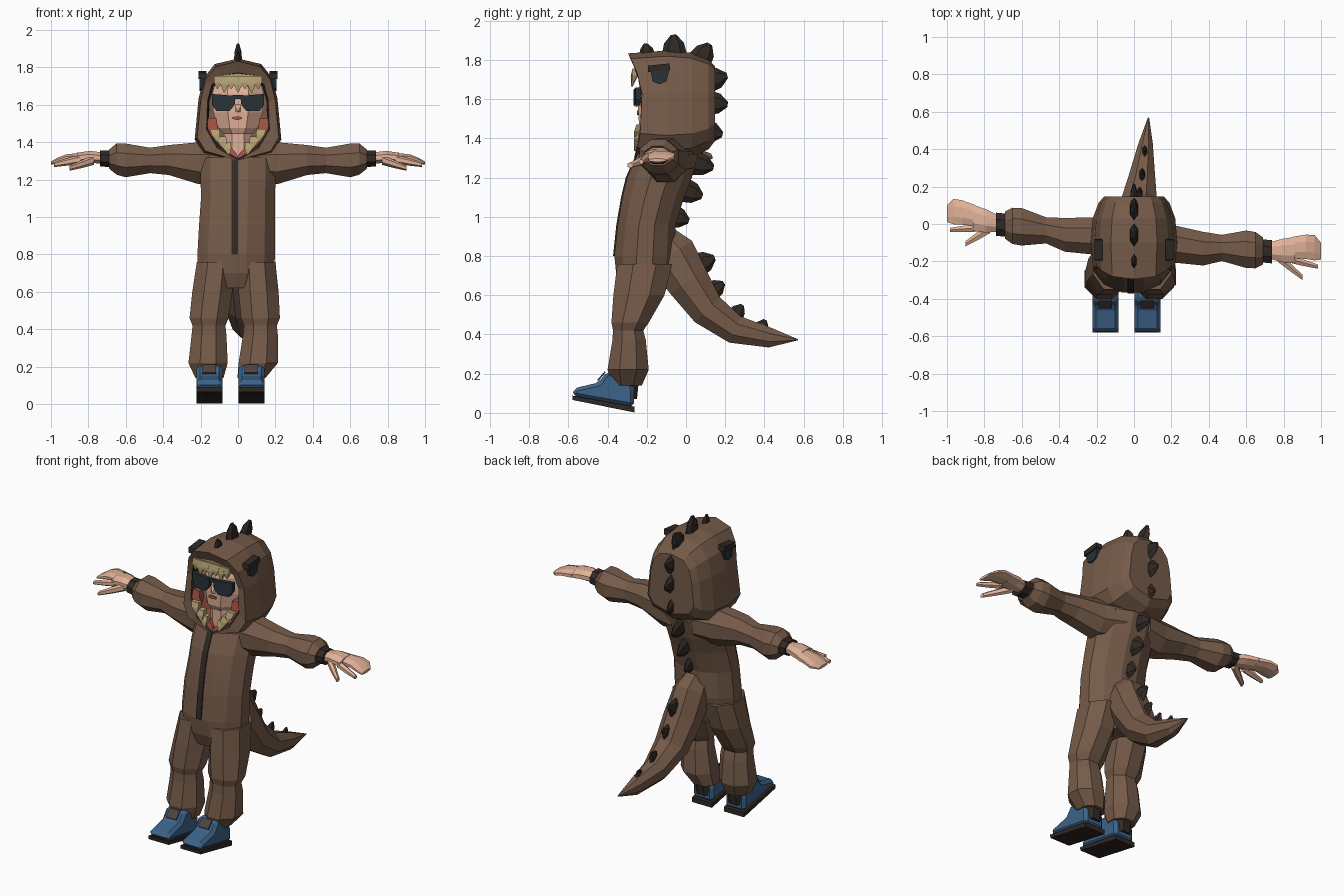
import bpy, bmesh, math
from mathutils import Vector as V

if "Cube" in bpy.data.objects:
    bpy.data.objects.remove(bpy.data.objects["Cube"])


def material(name, rgb):
    m = bpy.data.materials.new(name)
    m.use_nodes = True
    m.diffuse_color = (*rgb, 1)
    m.node_tree.nodes["Principled BSDF"].inputs["Base Color"].default_value = (*rgb, 1)
    return m


BROWN = material("brown fleece", (.18, .105, .067))
DARK = material("dark brown", (.03, .022, .018))
SKIN = material("skin", (.76, .45, .32))
BLUE = material("blue shoe", (.045, .125, .25))
SLATE = material("dark slate", (.022, .032, .037))
TAN = material("tan", (.46, .36, .17))
RED = material("red lining", (.36, .085, .06))
PATCH = material("shoe patch", (.08, .055, .048))
X, Y, Z = V((1, 0, 0)), V((0, 1, 0)), V((0, 0, 1))


def finish(name, bm, *mats):
    bmesh.ops.recalc_face_normals(bm, faces=bm.faces)
    me = bpy.data.meshes.new(name)
    bm.to_mesh(me)
    bm.free()
    for m in mats:
        me.materials.append(m)
    ob = bpy.data.objects.new(name, me)
    bpy.context.collection.objects.link(ob)
    return ob


def oval(c, u, v, n=8):
    """Polygon ring around c with flat sides touching the half-axes u and v."""
    k = 1 / math.cos(math.pi / n)
    ang = [(i + .5) * math.tau / n for i in range(n)]
    return [V(c) + u * (k * math.cos(a)) + v * (k * math.sin(a)) for a in ang]


def skin_rings(bm, rings, caps=True):
    loops = [[bm.verts.new(p) for p in r] for r in rings]
    n = len(loops[0])
    bands = []
    for a, b in zip(loops, loops[1:]):
        bands.append([bm.faces.new((a[i], a[(i + 1) % n], b[(i + 1) % n], b[i])) for i in range(n)])
    if caps:
        bm.faces.new(loops[0])
        bm.faces.new(loops[-1])
    return bands


def loft(name, rings, mat):
    bm = bmesh.new()
    skin_rings(bm, rings)
    return finish(name, bm, mat)


def prism(name, outline, x, half, mat):
    """Side outline of (y, z) points given width along x."""
    return loft(name, [[V((x + d, y, z)) for y, z in outline] for d in (-half, half)], mat)


def upright(rows, n=8):
    return [oval((x, y, z), X * a, Y * b, n) for z, x, y, a, b in rows]


def spear(name, base, tip, u, v, mat, mid=.5, blunt=.2):
    """Tapering spike with a swollen middle."""
    base, tip = V(base), V(tip)
    steps = ((0, 1), (mid, .85), (1, blunt))
    return loft(name, [oval(base.lerp(tip, t), u * s, v * s, 4 if blunt < .5 else 6)
                       for t, s in steps], mat)


# Torso: height, x, y, half width, half depth
TORSO = [(.62, -.01, -.215, .17, .11), (.7, -.01, -.215, .205, .14), (.8, -.01, -.21, .207, .155),
         (.96, -.005, -.2, .203, .148), (1.1, 0, -.167, .198, .157), (1.2, 0, -.135, .2, .165),
         (1.32, 0, -.092, .2, .155)]
loft("torso", upright(TORSO, 12), BROWN)
loft("zipper", [oval((-.018, y - d, z), X * .018, Y * .007, 4) for z, x, y, a, d in TORSO[2:]]
     , DARK)

# Legs and shoes
SHOE = [(-.265, .03), (-.578, .085), (-.573, .125), (-.445, .155), (-.405, .21), (-.29, .19), (-.265, .12)]
SOLE = [(-.262, .002), (-.578, .066), (-.58, .088), (-.262, .032)]
for side, word in ((-1, "right"), (1, "left")):
    # Knee and hem centres differ a little because the stance is turned
    hip, knee, hem, foot = (-.12, -.155, -.16, -.153) if side < 0 else (.1, .12, .108, .072)
    loft(word + "_leg", upright([
        (.76, hip, -.21, .1, .14), (.6, (hip + knee) / 2, -.24, .107, .13),
        (.46, knee, -.285, .104, .095), (.42, knee, -.295, .088, .077),
        (.37, knee, -.29, .093, .085), (.22, hem, -.295, .105, .105), (.14, foot, -.3, .075, .075)]), BROWN)
    loft(word + "_ankle", upright([(.17, foot, -.3, .06, .06), (.07, foot, -.3, .055, .05)]), DARK)
    shoe = prism(word + "_shoe", SHOE, foot, .069, BLUE)
    bevel = shoe.modifiers.new("soft edges", "BEVEL")
    bevel.width, bevel.segments = .018, 1
    prism(word + "_sole", SOLE, foot, .07, DARK)
    prism(word + "_shoe_patch", [(-.447, .162), (-.409, .206), (-.415, .212), (-.453, .168)], foot, .036, PATCH)

    # Arm: distance out, y offset, height, half depth, half height
    def arm(d, off, z, b, h, n=8):
        return oval((side * d, -.075 - side * d * .1 + off, z), Y * b, Z * h, n)

    loft(word + "_arm", [arm(.08, 0, 1.29, .12, .1), arm(.21, -.01, 1.288, .1, .112),
                         arm(.37, -.02, 1.305, .09, .08), arm(.47, -.006, 1.303, .07, .068),
                         arm(.6, 0, 1.303, .1, .09), arm(.65, 0, 1.31, .097, .083),
                         arm(.69, 0, 1.31, .072, .05)], BROWN)
    loft(word + "_cuff", [arm(.68, 0, 1.312, .062, .045), arm(.738, 0, 1.314, .062, .043)], DARK)
    loft(word + "_palm", [arm(.72, .005, 1.315, .042, .03), arm(.79, .012, 1.322, .062, .032),
                          arm(.86, .022, 1.318, .07, .026)], SKIN)
    loft(word + "_fingers", [arm(.85, .035, 1.318, .057, .025), arm(.92, .045, 1.315, .065, .02),
                             arm(.965, .045, 1.302, .068, .015), arm(1, .03, 1.288, .045, .008)], SKIN)

    def hand_point(d, off, z):
        return (side * d, -.075 - side * d * .1 + off, z)

    spear(word + "_index_finger", hand_point(.84, -.03, 1.31), hand_point(.985, -.055, 1.28),
          Y * .02, Z * .02, SKIN, blunt=.55)
    spear(word + "_thumb", hand_point(.77, -.025, 1.305), hand_point(.9, -.12, 1.262),
          Y * .026, Z * .022, SKIN, blunt=.55)

# Tail: y, z, half width, half thickness, bending gently to one side
TAIL = [(-.15, .92, .06, .07), (-.075, .81, .1, .125), (.01, .67, .105, .11), (.11, .525, .095, .09),
        (.25, .425, .07, .073), (.43, .383, .038, .05), (.57, .373, .003, .003)]
rings = []
for i, (y, z, w, h) in enumerate(TAIL):
    a, b = TAIL[max(i - 1, 0)], TAIL[min(i + 1, len(TAIL) - 1)]
    across = V((0, a[1] - b[1], b[0] - a[0])).normalized()
    rings.append(oval((.015 + .11 * y, y, z), X * w, across * h))
loft("tail", rings, BROWN)

# Spines down the hood, back and tail: y, z, outward angle, size
SPINES = [(-.2, 1.84, 100, .65), (-.06, 1.85, 92, 1), (.08, 1.815, 58, 1), (.135, 1.7, 15, 1),
          (.135, 1.58, -5, 1), (.11, 1.435, -12, 1), (.065, 1.27, -15, 1), (.01, 1.13, -20, 1),
          (-.055, 1, -18, .95), (.075, .76, 25, 1), (.145, .63, 35, .8), (.26, .51, 55, .7), (.385, .435, 65, .65)]
for i, (y, z, ang, s) in enumerate(SPINES):
    a = math.radians(ang)
    out, along = V((0, math.cos(a), math.sin(a))), V((0, -math.sin(a), math.cos(a)))
    base = V((.015 + .11 * max(y, 0) if z < 1 else 0, y, z)) - out * .02
    loft("spine_%d" % (i + 1), [oval(base + out * t * s, X * w * s, along * l * s, 6)
                                for t, w, l in ((0, .022, .055), (.055, .018, .044), (.098, .006, .012))], DARK)


# Hood: mirrored front outline swept back, with an inset opening and lining
def mirrored(half):
    return half + [(-x, z) for x, z in half[-2:0:-1]]


OUTER = mirrored([(0, 1.84), (.12, 1.812), (.178, 1.74), (.205, 1.63), (.225, 1.42), (.18, 1.345), (0, 1.295)])
OPENING = mirrored([(0, 1.768), (.085, 1.755), (.138, 1.705), (.16, 1.62), (.165, 1.47), (.11, 1.375), (0, 1.308)])


def front_y(z):
    return -.222 - (1.15 if z > 1.58 else .5) * (z - 1.58) ** 2


def section(outline, s, y=None, push=0):
    pts = [(x * s, 1.6 + (z - 1.6) * s) for x, z in outline]
    return [V((x, (front_y(z) if y is None else y) + push, z)) for x, z in pts]


bm = bmesh.new()
bands = skin_rings(bm, [section(OUTER, .7, .148), section(OUTER, .84, .115), section(OUTER, .98, .03),
                        section(OUTER, 1.03, -.1), section(OUTER, .97), section(OPENING, 1.02, None, -.004),
                        section(OPENING, .96, None, .012), section(OPENING, .95, -.1)])
for f in bands[-2]:
    f.material_index = 1
for f in bands[-1]:
    f.material_index = 2 if f.calc_center_median().z < 1.56 else 1
finish("hood", bm, BROWN, DARK, RED)

# Head inside the hood
loft("neck", upright([(1.3, 0, -.14, .075, .07), (1.48, 0, -.14, .075, .075)]), SKIN)
loft("head", upright([(1.445, 0, -.15, .075, .075), (1.475, 0, -.14, .105, .1), (1.56, 0, -.13, .132, .115),
                      (1.66, 0, -.13, .138, .11), (1.75, 0, -.12, .11, .09)]), SKIN)
loft("mouth", [oval((-.005, y, 1.53), X * .026, Z * .009, 6) for y in (-.24, -.251)], RED)
spear("nose", (0, -.235, 1.59), (0, -.262, 1.565), X * .016, Z * .02, SKIN)

# Sunglasses
for side, word in ((-1, "right"), (1, "left")):
    lens = [(.012, 1.648), (.14, 1.658), (.138, 1.6), (.115, 1.567), (.045, 1.567), (.018, 1.6)]
    loft(word + "_lens", [[V((side * x, y + .25 * x * x * 8 * .3, z)) for x, z in lens]
                          for y in (-.268, -.24)], SLATE)
loft("glasses_bridge", [oval((0, y, 1.642), X * .03, Z * .01, 4) for y in (-.262, -.245)], SLATE)

# Blond fringe under the hood brim
loft("fringe", [oval((0, y, 1.74), X * .105, Z * .028) for y in (-.262, -.22)], TAN)
for i in range(7):
    x = (i - 3) * .034
    drop = .085 if i % 2 else .065
    spear("fringe_lock_%d" % (i + 1), (x, -.255, 1.755), (x * 1.08, -.278 + x * x, 1.75 - drop),
          X * .026, Y * .018, TAN, blunt=.1)

# Lower locks, red collar and hood eyes on both sides
for side, word in ((-1, "right"), (1, "left")):
    for i, (x, z) in enumerate(((.125, 1.47), (.09, 1.43), (.065, 1.4))):
        spear("%s_lower_lock_%d" % (word, i + 1), (side * x, -.235, z), (side * (x - .015), -.262, z - .065),
              X * .026, Y * .018, TAN, blunt=.15)
    spear(word + "_collar", (side * .145, -.2, 1.53), (side * .12, -.225, 1.4), X * .03, Y * .02, RED)
    spear(word + "_collar_front", (side * .06, -.225, 1.37), (0, -.25, 1.315), X * .025, Y * .012, RED)
    eye = [(-.18, 1.745), (-.085, 1.75), (-.1, 1.69), (-.135, 1.675), (-.17, 1.69)]
    brow = [(-.195, 1.738), (-.193, 1.77), (-.085, 1.782), (-.08, 1.748)]
    prism(word + "_hood_eye", eye, side * .193, .012, SLATE)
    prism(word + "_hood_brow", brow, side * .19, .022, DARK)
